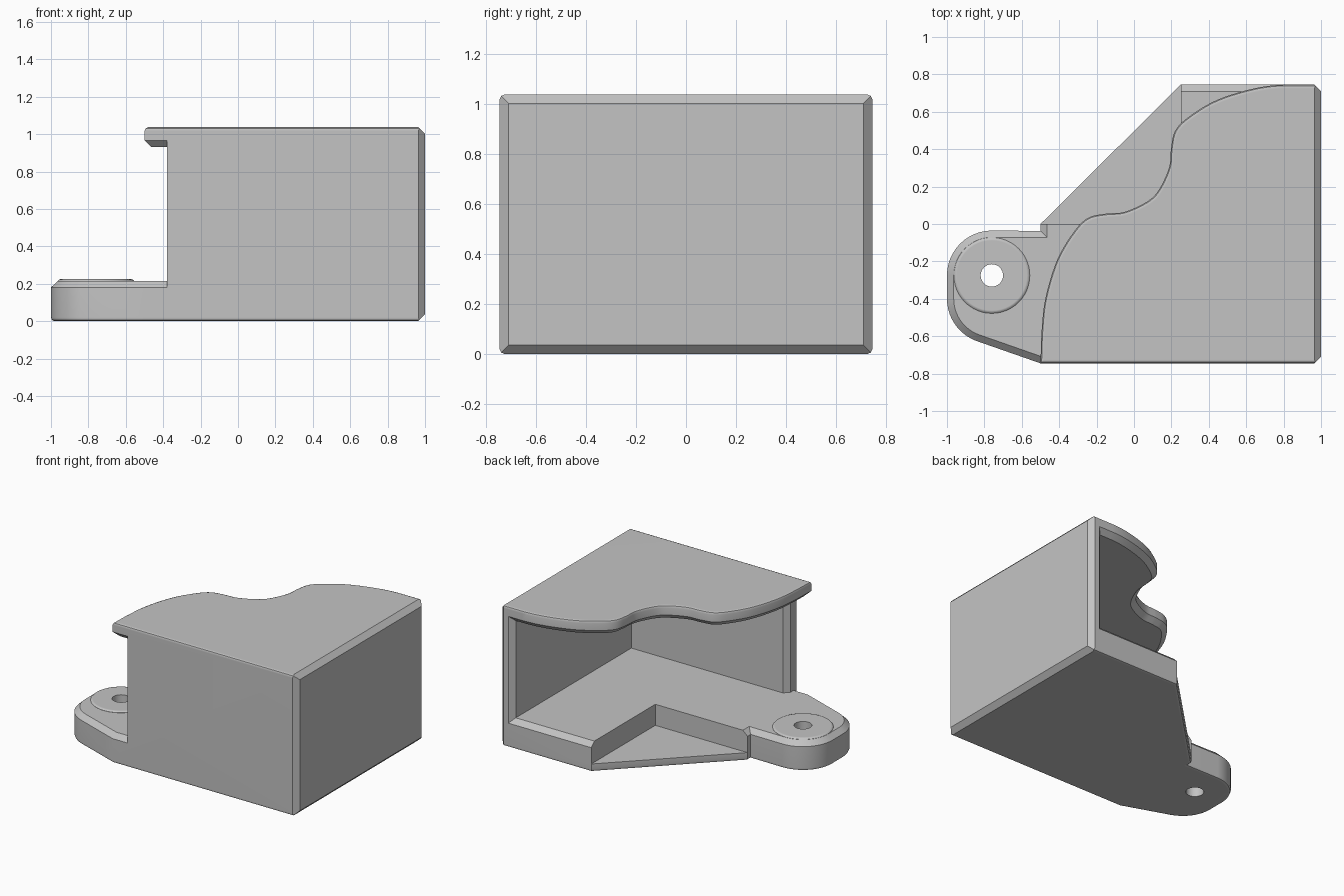
import bpy, bmesh, math
from mathutils import Vector

if "Cube" in bpy.data.objects:
    bpy.data.objects.remove(bpy.data.objects["Cube"])

grey = bpy.data.materials.new("plain grey")
grey.use_nodes = True
grey.diffuse_color = (0.55, 0.55, 0.55, 1)
grey.node_tree.nodes["Principled BSDF"].inputs["Base Color"].default_value = grey.diffuse_color

LEFT, RIGHT, HALF, TOP = -0.5, 1.0, 0.745, 1.037
WALL, CHAMFER = 0.11, 0.036
EAR_X, EAR_Y, EAR_R = -0.76, -0.275, 0.24


def inset(points, amount):
    """Move a counter-clockwise outline inwards with mitred corners."""
    result = []
    for i, p in enumerate(points):
        a = (p - points[i - 1]).normalized()
        b = (points[(i + 1) % len(points)] - p).normalized()
        na, nb = Vector((-a.y, a.x)), Vector((-b.y, b.x))
        result.append(p + (na + nb) * amount / (1 + na.dot(nb)))
    return result


def loft(name, outline, levels):
    """Solid from one outline stacked at (inset, height) levels."""
    outline = [Vector(p) for p in outline]
    bm = bmesh.new()
    rings = [[bm.verts.new((p.x, p.y, z)) for p in inset(outline, d)] for d, z in levels]
    bm.faces.new(rings[0][::-1])
    bm.faces.new(rings[-1])
    n = len(outline)
    for low, high in zip(rings, rings[1:]):
        for i in range(n):
            j = (i + 1) % n
            bm.faces.new((low[i], low[j], high[j], high[i]))
    mesh = bpy.data.meshes.new(name)
    bm.to_mesh(mesh)
    bm.free()
    obj = bpy.data.objects.new(name, mesh)
    bpy.context.collection.objects.link(obj)
    mesh.materials.append(grey)
    return obj


def combine(target, tool, operation):
    """Apply a boolean and discard the tool."""
    mod = target.modifiers.new("combine", "BOOLEAN")
    mod.operation, mod.object, mod.solver = operation, tool, "EXACT"
    bpy.context.view_layer.objects.active = target
    bpy.ops.object.modifier_apply(modifier=mod.name)
    bpy.data.objects.remove(tool)


def arc(cx, cy, r, start, end, steps):
    return [(cx + r * math.cos(t), cy + r * math.sin(t)) for t in
            (math.radians(start + (end - start) * i / steps) for i in range(steps + 1))]


def smooth_path(points, steps=5):
    """Catmull-Rom curve through the points."""
    pts = [Vector(p) for p in points]
    pts = [2 * pts[0] - pts[1]] + pts + [2 * pts[-1] - pts[-2]]
    path = []
    for a, b, c, d in zip(pts, pts[1:], pts[2:], pts[3:]):
        for i in range(steps):
            t = i / steps
            path.append(0.5 * (2 * b + (c - a) * t + (2 * a - 5 * b + 4 * c - d) * t ** 2
                               + (3 * b - a - 3 * c + d) * t ** 3))
    return path + [pts[-2]]


# Floor outline with the rounded ear on the right-hand side
ear = [(LEFT, -0.037)] + arc(EAR_X, EAR_Y, EAR_R, 90, 180, 12) \
    + arc(EAR_X, -0.4, EAR_R, 180, 249, 10) + [(LEFT, -HALF)]
front_edge = [(RIGHT, -HALF), (RIGHT, HALF)]

# Thick floor with chamfered rim, notched at the open corner
bracket = loft("corner_bracket", ear + front_edge + [(LEFT, HALF)],
               [(0, 0.03), (0, 0.18), (CHAMFER, 0.215)])
notch = loft("notch", [(-0.9, 0), (0.25, 0), (0.25, 1), (-0.9, 1)], [(0, -0.1), (0, 0.5)])
combine(bracket, notch, "DIFFERENCE")

# Thin base with a diagonal web and rounded lower edge
base = loft("base", ear + front_edge + [(0.25, HALF), (LEFT, 0)],
            [(0.02, 0), (0.006, 0.006), (0, 0.02), (0, 0.06)])
combine(bracket, base, "UNION")

# Two walls, each with a chamfered inner end
inner_x, inner_y = RIGHT - WALL, -HALF + WALL
front_wall = loft("front_wall", [(-0.38, -HALF), (RIGHT, -HALF), (RIGHT, inner_y),
                                 (-0.38 + CHAMFER, inner_y), (-0.38, inner_y - CHAMFER)],
                  [(0, 0.1), (0, 0.99)])
side_wall = loft("side_wall", [(RIGHT, -HALF), (RIGHT, HALF), (inner_x + CHAMFER, HALF),
                               (inner_x, HALF - CHAMFER), (inner_x, -HALF)],
                 [(0, 0.1), (0, 0.99)])
combine(bracket, front_wall, "UNION")
combine(bracket, side_wall, "UNION")

# Top plate with a wavy edge, symmetric about its diagonal
half_wave = [(LEFT, -HALF), (-0.493, -0.56), (-0.472, -0.39), (-0.41, -0.19), (-0.32, -0.04),
             (-0.245, 0.033), (-0.15, 0.055), (-0.05, 0.065), (0.07, 0.12)]
wave = half_wave + [(0.253 - y, 0.253 - x) for x, y in half_wave[:0:-1]] + [(RIGHT, HALF)]
wave = [Vector((x, min(y, HALF))) for x, y in smooth_path(wave)]
top_plate = loft("top_plate", [(RIGHT, -HALF)] + wave[::-1],
                 [(CHAMFER, 0.93), (0, 0.966), (0, TOP - 0.02),
                  (0.006, TOP - 0.006), (0.02, TOP)])
combine(bracket, top_plate, "UNION")

# Raised pad on the ear and its screw hole
pad = loft("pad", arc(EAR_X, EAR_Y, 0.203, 0, 352.5, 47),
           [(0, 0.1), (0, 0.216), (0.006, 0.222), (0.016, 0.226)])
combine(bracket, pad, "UNION")
hole = loft("hole", arc(EAR_X, EAR_Y, 0.06, 0, 348.75, 31), [(0, -0.1), (0, 0.4)])
combine(bracket, hole, "DIFFERENCE")

# Chamfer all four edges of the side face
bm = bmesh.new()
bm.from_mesh(bracket.data)
for corner, normal in (((RIGHT, 0, TOP), (1, 0, 1)), ((RIGHT, 0, 0), (1, 0, -1)),
                       ((RIGHT, HALF, 0), (1, 1, 0)), ((RIGHT, -HALF, 0), (1, -1, 0))):
    cut = bmesh.ops.bisect_plane(bm, geom=bm.verts[:] + bm.edges[:] + bm.faces[:],
                                 plane_co=Vector(corner) - Vector((CHAMFER, 0, 0)),
                                 plane_no=Vector(normal), clear_outer=True)
    rim = [e for e in cut["geom_cut"] if isinstance(e, bmesh.types.BMEdge)]
    bmesh.ops.holes_fill(bm, edges=rim, sides=0)
bmesh.ops.remove_doubles(bm, verts=bm.verts[:], dist=0.0002)
bmesh.ops.dissolve_limit(bm, angle_limit=math.radians(0.5), verts=bm.verts[:], edges=bm.edges[:])
bmesh.ops.recalc_face_normals(bm, faces=bm.faces[:])
bm.to_mesh(bracket.data)
bm.free()

# Smooth the rounded edges while keeping flat faces flat
bpy.ops.object.select_all(action="DESELECT")
bracket.select_set(True)
bpy.context.view_layer.objects.active = bracket
bpy.ops.object.shade_smooth_by_angle(angle=math.radians(30))
weighted = bracket.modifiers.new("flat faces", "WEIGHTED_NORMAL")
weighted.keep_sharp = True
